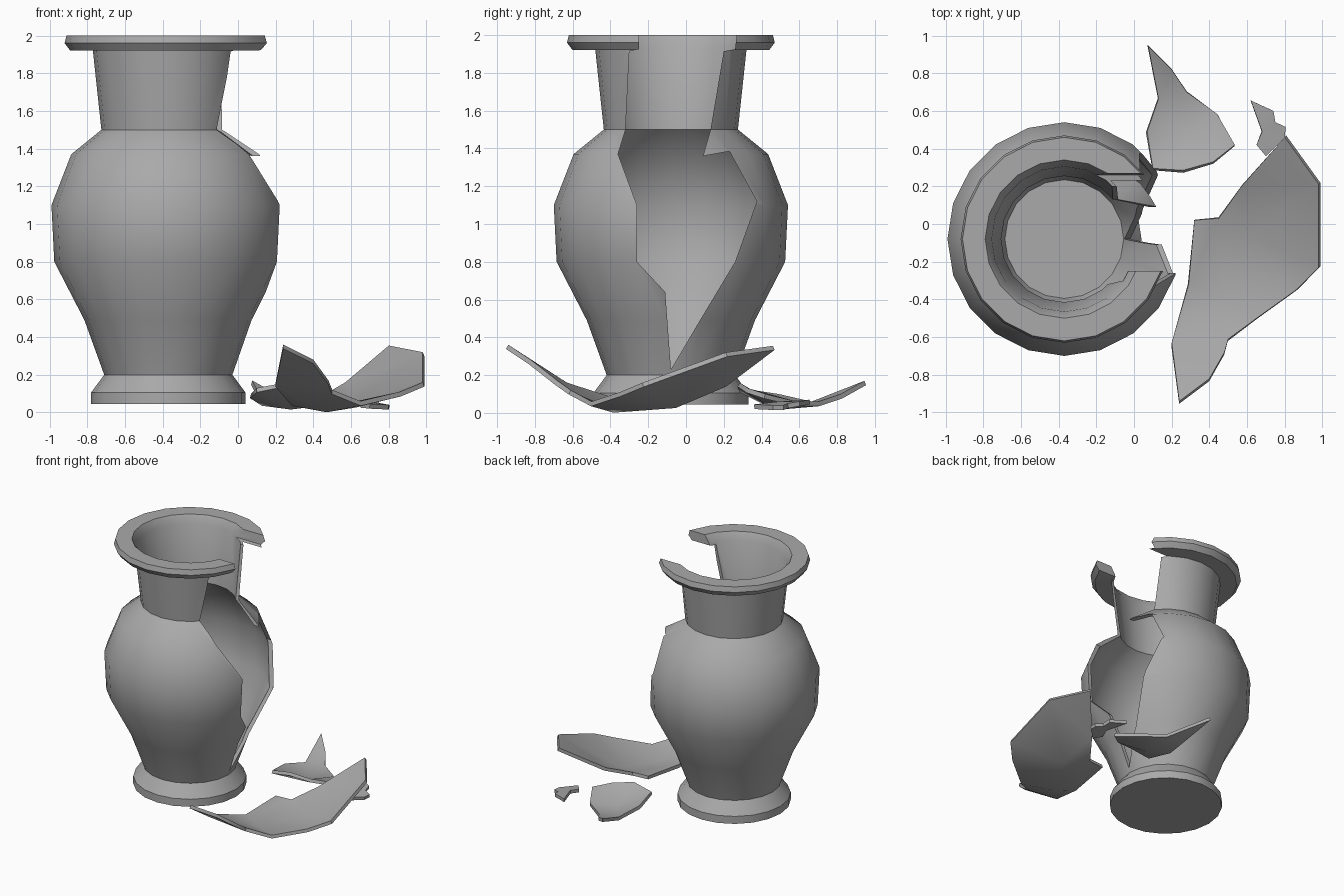
import bpy
import bmesh
from math import cos, sin, pi, radians
from mathutils import Vector
from mathutils.geometry import delaunay_2d_cdt

default_cube = bpy.data.objects.get("Cube")
if default_cube:
    bpy.data.objects.remove(default_cube, do_unlink=True)

# Single clay colour
clay = bpy.data.materials.new("grey_clay")
clay.use_nodes = True
clay_colour = (0.4, 0.4, 0.4, 1)
clay.diffuse_color = clay_colour
clay.node_tree.nodes["Principled BSDF"].inputs["Base Color"].default_value = clay_colour

SIDES = 20
CENTRE = Vector((-0.37, -0.08, 0))
WALL = 0.025


def make_object(name, bm):
    mesh = bpy.data.meshes.new(name)
    bm.to_mesh(mesh)
    bm.free()
    mesh.materials.append(clay)
    obj = bpy.data.objects.new(name, mesh)
    bpy.context.collection.objects.link(obj)
    return obj


def bake_and_smooth(obj):
    """Apply the modifiers, then smooth while keeping broken edges crisp."""
    bpy.context.view_layer.update()
    graph = bpy.context.evaluated_depsgraph_get()
    baked = bpy.data.meshes.new_from_object(obj.evaluated_get(graph))
    obj.modifiers.clear()
    obj.data = baked
    bpy.ops.object.select_all(action="DESELECT")
    obj.select_set(True)
    bpy.context.view_layer.objects.active = obj
    bpy.ops.object.shade_smooth_by_angle(angle=radians(35))


def lathe(name, profile):
    """Closed solid of revolution, capped at both ends of the profile."""
    bm = bmesh.new()
    rings = []
    for radius, height in profile:
        ring = []
        for i in range(SIDES):
            angle = 2 * pi * i / SIDES
            offset = Vector((radius * cos(angle), radius * sin(angle), height))
            ring.append(bm.verts.new(CENTRE + offset))
        rings.append(ring)
    for low, high in zip(rings, rings[1:]):
        for i in range(SIDES):
            j = (i + 1) % SIDES
            bm.faces.new((low[i], low[j], high[j], high[i]))
    bm.faces.new(rings[0])
    bm.faces.new(rings[-1])
    bmesh.ops.recalc_face_normals(bm, faces=bm.faces)
    return make_object(name, bm)


def side_prism(name, outline, near, far):
    """Prism along x from an outline in y and z."""
    bm = bmesh.new()
    face = bm.faces.new([bm.verts.new((near, y, z)) for y, z in outline])
    extruded = bmesh.ops.extrude_face_region(bm, geom=[face])
    moved = [v for v in extruded["geom"] if isinstance(v, bmesh.types.BMVert)]
    bmesh.ops.translate(bm, verts=moved, vec=(far - near, 0, 0))
    bmesh.ops.recalc_face_normals(bm, faces=bm.faces)
    return make_object(name, bm)


def shard(name, outline, inner=()):
    """Curved broken piece: triangulated outline given a wall thickness."""
    points = list(outline) + list(inner)
    flat = [Vector((x, y)) for x, y, z in points]
    count = len(outline)
    border = [(i, (i + 1) % count) for i in range(count)]
    coords, _, faces, origins, _, _ = delaunay_2d_cdt(flat, border, [], 1, 1e-5)
    bm = bmesh.new()
    verts = [bm.verts.new((p.x, p.y, points[source[0]][2]))
             for p, source in zip(coords, origins)]
    for face in faces:
        bm.faces.new([verts[i] for i in face])
    bm.normal_update()
    for face in bm.faces:
        if face.normal.z < 0:
            face.normal_flip()
    obj = make_object(name, bm)
    solid = obj.modifiers.new("thickness", "SOLIDIFY")
    solid.thickness = WALL
    solid.offset = -1
    bake_and_smooth(obj)


# Vase: outside from foot to rim, then inside down to the floor
outside = [(.41, .045), (.41, .105), (.34, .2), (.445, .49), (.605, .8),
           (.62, 1.1), (.515, 1.37), (.355, 1.5), (.4, 1.92),
           (.52, 1.92), (.55, 1.96), (.54, 2)]
inside = [(.42, 2), (.385, 1.94), (.335, 1.5), (.485, 1.36), (.592, 1.1),
          (.577, .8), (.42, .5), (.315, .22)]
vase = lathe("broken_vase", outside + inside)

# Jagged gap broken through the side, neck and rim
gap_front_edge = [(-.25, 2.1), (-.25, 1.925), (-.3, 1.915), (-.32, 1.5),
                  (-.36, 1.37), (-.26, 1.1), (-.26, .8), (-.11, .64)]
gap_back_edge = [(-.08, .23), (.05, .45), (.26, .8), (.375, 1.12),
                 (.23, 1.385), (.09, 1.36), (.13, 1.5), (.2, 1.915),
                 (.26, 1.925), (.28, 2.1)]
cutter = side_prism("gap_cutter", gap_front_edge + gap_back_edge, -.25, .6)
cutter.hide_render = True
cut = vase.modifiers.new("gap", "BOOLEAN")
cut.operation = "DIFFERENCE"
cut.solver = "EXACT"
cut.object = cutter
bake_and_smooth(vase)
bpy.data.objects.remove(cutter, do_unlink=True)

# Fallen pieces
shard("large_shard",
      [(.32, .02, .09), (.45, .03, .09), (.57, .2, .16), (.8, .46, .355),
       (.98, .21, .32), (.98, -.23, .16), (.86, -.35, .11), (.65, -.5, .06),
       (.5, -.61, .12), (.48, -.68, .17), (.4, -.82, .28), (.24, -.94, .36),
       (.2, -.63, .16), (.29, -.32, .06)],
      [(.47, -.38, .026), (.62, -.06, .05)])
shard("medium_shard",
      [(.075, .945, .17), (.2, .82, .1), (.28, .7, .06), (.44, .585, .06),
       (.535, .42, .1), (.42, .33, .13), (.26, .285, .16), (.1, .295, .13),
       (.07, .49, .1), (.13, .665, .06)],
      [(.28, .48, .04)])
shard("small_shard",
      [(.62, .655, .07), (.74, .6, .06), (.75, .54, .05), (.805, .515, .04),
       (.8, .46, .04), (.7, .36, .045), (.65, .42, .05), (.68, .49, .06)])
